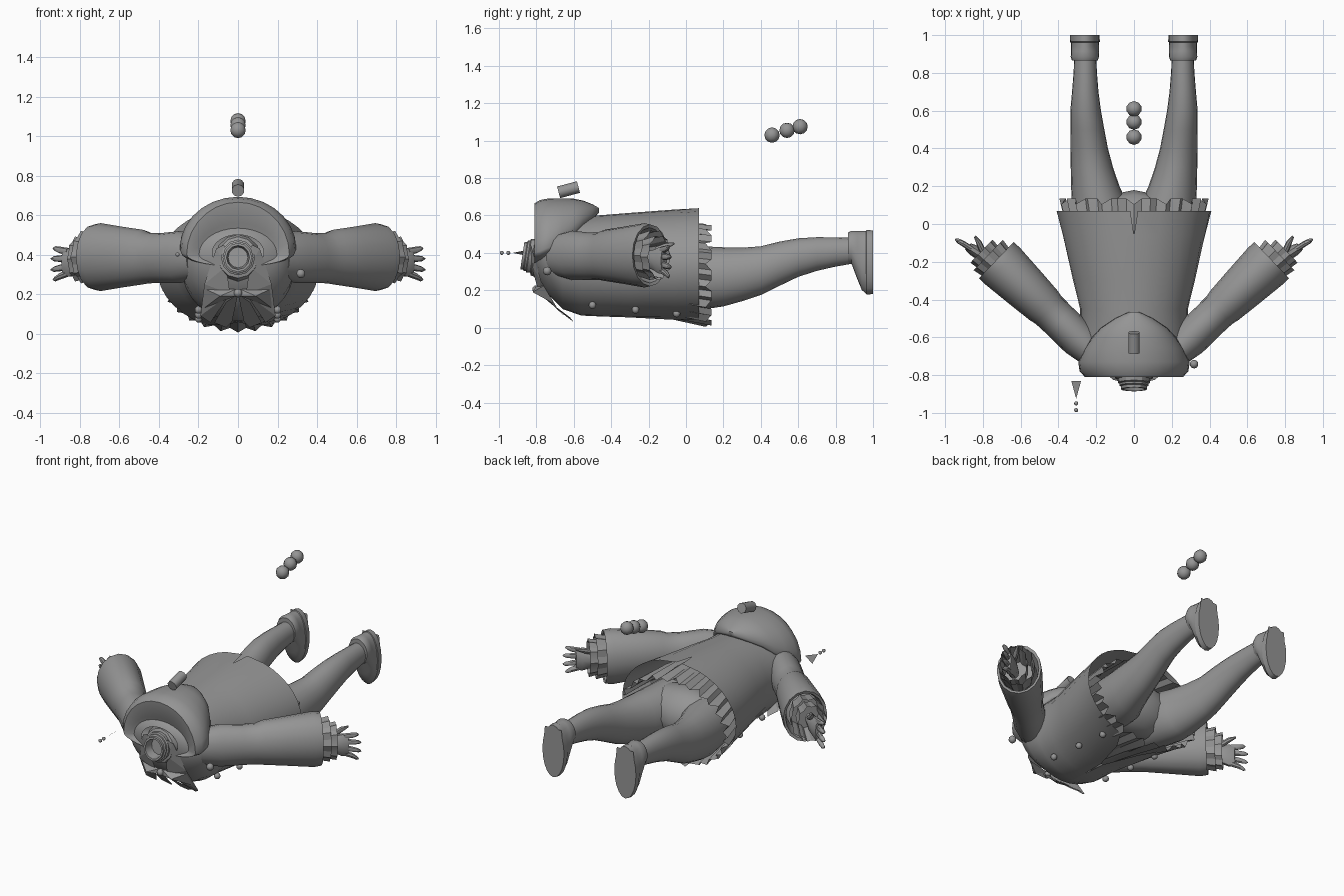
import bpy, math
from mathutils import Vector, Matrix

if "Cube" in bpy.data.objects:
    bpy.data.objects.remove(bpy.data.objects["Cube"])

GREY = (0.3, 0.3, 0.3, 1)
grey = bpy.data.materials.new("plain_grey")
grey.use_nodes = True
grey.diffuse_color = GREY
grey.node_tree.nodes["Principled BSDF"].inputs["Base Color"].default_value = GREY


def finish(ob, name, smooth=40):
    ob.name = name
    ob.data.materials.clear()
    ob.data.materials.append(grey)
    bpy.ops.object.select_all(action="DESELECT")
    ob.select_set(True)
    bpy.context.view_layer.objects.active = ob
    if smooth:
        bpy.ops.object.shade_smooth_by_angle(angle=math.radians(smooth))
    return ob


def mesh(name, verts, faces, smooth=40):
    me = bpy.data.meshes.new(name)
    me.from_pydata([tuple(v) for v in verts], [], faces)
    me.update()
    ob = bpy.data.objects.new(name, me)
    bpy.context.collection.objects.link(ob)
    bpy.ops.object.select_all(action="DESELECT")
    ob.select_set(True)
    bpy.context.view_layer.objects.active = ob
    bpy.ops.object.mode_set(mode="EDIT")
    bpy.ops.mesh.select_all(action="SELECT")
    bpy.ops.mesh.normals_make_consistent(inside=False)
    bpy.ops.object.mode_set(mode="OBJECT")
    return finish(ob, name, smooth)


def loft(name, rings, closed=True, start=True, end=True, smooth=40):
    """Skin a list of equal rings of points."""
    n = len(rings[0])
    verts = [p for r in rings for p in r]
    faces = []
    for i in range(len(rings) - 1):
        for j in range(n if closed else n - 1):
            k = (j + 1) % n
            faces.append((i * n + j, i * n + k, (i + 1) * n + k, (i + 1) * n + j))
    if start:
        faces.append(tuple(range(n)))
    if end:
        faces.append(tuple(range(len(verts) - n, len(verts))))
    return mesh(name, verts, faces, smooth)


def ring(x, y, z, rx, rz, n=20, pleat=0):
    """Upright ellipse across y, with every second point pulled in for pleats."""
    out = []
    for j in range(n):
        a = math.tau * j / n
        f = 1 - pleat * (j % 2)
        out.append(Vector((x + rx * f * math.sin(a), y, z - rz * f * math.cos(a))))
    return out


def ball(name, loc, r, scale=(1, 1, 1)):
    bpy.ops.mesh.primitive_uv_sphere_add(segments=10, ring_count=6, radius=r, location=loc)
    bpy.context.object.scale = scale
    return finish(bpy.context.object, name)


# Coat body: open front wedge near the hem and a small vent at the back
coat = []
for y, rx, top, low, gap in [(-.81, .13, .5, .32, 0), (-.79, .2, .53, .26, 0),
                             (-.74, .26, .56, .18, 0), (-.66, .285, .58, .1, 0),
                             (-.56, .285, .595, .065, 0), (-.45, .285, .602, .06, 0),
                             (-.3, .322, .614, .055, .02), (-.06, .377, .632, .035, .22),
                             (.07, .41, .64, .02, .4)]:
    row = []
    for j in range(33):
        a = gap + (math.tau - 2 * gap) * j / 32
        row.append(Vector((rx * math.sin(a), y, (top + low) / 2 - (top - low) / 2 * math.cos(a))))
    coat.append(row)
coat[-1][16].y = -.06
coat[-1][16].z -= .01
for j, x in ((15, .02), (17, -.02)):
    coat[-1][j].x = x
    coat[-1][j].z = .639
loft("coat", coat, closed=False, start=False, end=False)

# Pleated skirt, its frill showing past the hem
skirt = [ring(0, y, z, rx, rz, 56, p) for y, z, rx, rz, p in
         [(-.35, .32, .27, .23, .02), (-.1, .31, .34, .26, .05), (.135, .28, .395, .275, .08)]]
for j in range(0, 56, 4):
    skirt[-1][j].y -= .03
loft("pleated_skirt", skirt, start=False, end=False, smooth=15)

# Hips, legs and shoes
ball("hips", (0, .0, .29), .2, (1.45, .9, .85))
for s, side in ((1, "left"), (-1, "right")):
    legs = [(.16, -.08, .28, .15, .16), (.185, .12, .268, .145, .166), (.205, .2, .272, .128, .158),
            (.223, .3, .285, .112, .143), (.237, .4, .305, .099, .13), (.247, .5, .342, .09, .118),
            (.256, .6, .375, .081, .103), (.258, .7, .394, .07, .09), (.258, .8, .405, .062, .078),
            (.258, .9, .412, .057, .068)]
    loft(side + "_leg", [ring(s * x, y, z, rx, rz) for x, y, z, rx, rz in legs])
    shoe = [(.865, .425, .068, .083), (.885, .43, .075, .088), (.915, .39, .074, .128),
            (.94, .36, .074, .158), (.962, .35, .075, .168), (.965, .35, .079, .173),
            (1, .35, .078, .17)]
    loft(side + "_shoe", [ring(s * .26, y, z, rx, rz) for y, z, rx, rz in shoe])
    mesh(side + "_heel_edge", [(s * (.26 + x), 1.0, z) for x, z in
                               ((-.07, .4), (.07, .4), (.06, .5), (-.06, .5))], [(0, 1, 2, 3)], 0)

# Arms, built along t from the shoulder, u across and v up
for s, side in ((1, "left"), (-1, "right")):
    def at(t, u, v):
        return Vector((s * (.25 + .72 * t - .69 * u), -.65 + .69 * t + .72 * u, .387 + v))

    def tube(name, rows, n=16, pleat=0, smooth=40, end=False):
        rings = []
        for t, ru, rv, du, dv in rows:
            r = []
            for j in range(n):
                a = math.tau * j / n
                f = 1 - pleat * (j % 2)
                r.append(at(t, du + ru * f * math.cos(a), dv + rv * f * math.sin(a)))
            rings.append(r)
        return loft(name, rings, start=True, end=end, smooth=smooth)

    tube(side + "_sleeve", [(-.06, .08, .11, 0, 0), (.06, .1, .132, 0, 0), (.2, .098, .126, 0, -.005),
                            (.28, .1, .128, 0, -.005), (.32, .108, .138, 0, 0), (.45, .12, .152, 0, 0),
                            (.62, .134, .172, 0, 0), (.665, .133, .165, 0, 0), (.66, .118, .148, 0, 0),
                            (.58, .1, .12, 0, 0)])
    tube(side + "_outer_cuff", [(.58, .09, .11, -.01, 0), (.715, .112, .14, -.01, 0)], 20, .1, 15)
    tube(side + "_inner_cuff", [(.62, .07, .09, -.02, -.01), (.755, .085, .12, -.02, -.01)], 20, .1, 15)
    tube(side + "_palm", [(.66, .03, .04, -.03, -.02), (.74, .034, .058, -.035, -.025),
                          (.79, .032, .074, -.045, -.028), (.825, .022, .068, -.052, -.028)], 10, end=True)
    for k, v in enumerate((.042, 0, -.045, -.085)):
        rows = [(.8, .016, .019, -.048, v * .85 - .008), (.85, .015, .017, -.058, v * 1.05 - .008),
                (.885 - .012 * (k in (0, 3)), .012, .013, -.066, v * 1.2 - .008),
                (.9 - .015 * (k in (0, 3)), .004, .004, -.07, v * 1.25 - .008)]
        tube(side + "_finger", rows, 8, end=True)
    tube(side + "_thumb", [(.74, .018, .02, -.02, .03), (.79, .017, .018, .0, .05),
                           (.835, .006, .006, .012, .062)], 8, end=True)

    # Lapels, shoulder collar and bow
    lapel = [(.07, -.835, .45), (.11, -.825, .43), (.17, -.775, .25), (.19, -.68, .09),
             (.14, -.64, .055), (.04, -.79, .2), (.06, -.83, .34)]
    mesh(side + "_lapel", [(s * x, y, z) for x, y, z in lapel],
         [(0, 1, 6), (1, 2, 6), (2, 5, 6), (2, 3, 5), (3, 4, 5)], 0)
    bow = [(.01, -.80, .225), (.01, -.80, .19), (.165, -.76, .225), (.17, -.71, .13), (.09, -.82, .19)]
    mesh(side + "_bow_wing", [(s * x, y, z) for x, y, z in bow],
         [(0, 4, 2), (2, 4, 3), (3, 4, 1), (1, 4, 0), (0, 2, 3, 1)], 0)
    tail = [(.0, -.79, .2), (.06, -.76, .16), (.12, -.62, .055), (.06, -.6, .03), (.03, -.64, .06)]
    mesh(side + "_bow_tail", [(s * x, y, z) for x, y, z in tail], [(0, 1, 2, 3, 4)], 0)
    for x, y, z in ((.2, -.5, .12), (.2, -.27, .095), (.2, -.05, .075)):
        ball(side + "_coat_button", (s * x, y, z), .02)
ball("bow_knot", (0, -.8, .205), .022)

# Hood folded on the back, with a hollow mouth towards the neck
hood = []
for y, rx, top, base, low in [(-.77, .17, .51, .4, .36), (-.8, .21, .56, .4, .35),
                              (-.81, .26, .665, .4, .34), (-.78, .288, .683, .41, .34),
                              (-.73, .295, .692, .43, .36), (-.66, .262, .692, .47, .42),
                              (-.6, .222, .69, .51, .48), (-.55, .175, .68, .56, .54),
                              (-.5, .1, .66, .595, .58), (-.465, .025, .64, .62, .615)]:
    hood.append([Vector((rx * math.cos(a), y,
                         base + math.sin(a) * (top - base if math.sin(a) > 0 else base - low)))
                 for a in (math.tau * j / 28 for j in range(28))])
loft("hood", hood, smooth=50)

# Open neck band with stacked rims
neck = [ring(0, y, .385, r, r * 1.05, 12) for y, r in
        [(-.76, .12), (-.815, .1), (-.82, .086), (-.84, .086), (-.845, .078), (-.855, .078),
         (-.86, .07), (-.875, .07), (-.875, .058), (-.82, .05)]]
for row in neck:
    for p in row:
        p.y += (p.z - .385) * .15
loft("neck_band", neck, start=False, smooth=30)

# Loose accessories: bead string, toggle, earring stud and pendant
for y, z in ((.46, 1.03), (.54, 1.055), (.61, 1.075)):
    ball("hair_bead", (0, y, z), .041)
bpy.ops.mesh.primitive_cylinder_add(vertices=10, radius=.032, depth=.11, location=(0, -.628, .738),
                                    rotation=(math.radians(-75), 0, 0))
finish(bpy.context.object, "toggle")
ball("round_earring", (.318, -.742, .303), .023)
mesh("pendant_triangle", [(-.332, -.83, .38), (-.28, -.83, .42), (-.306, -.925, .4)], [(0, 1, 2)], 0)
for y in (-.95, -.985):
    ball("pendant_bead", (-.306, y, .4), .011)
